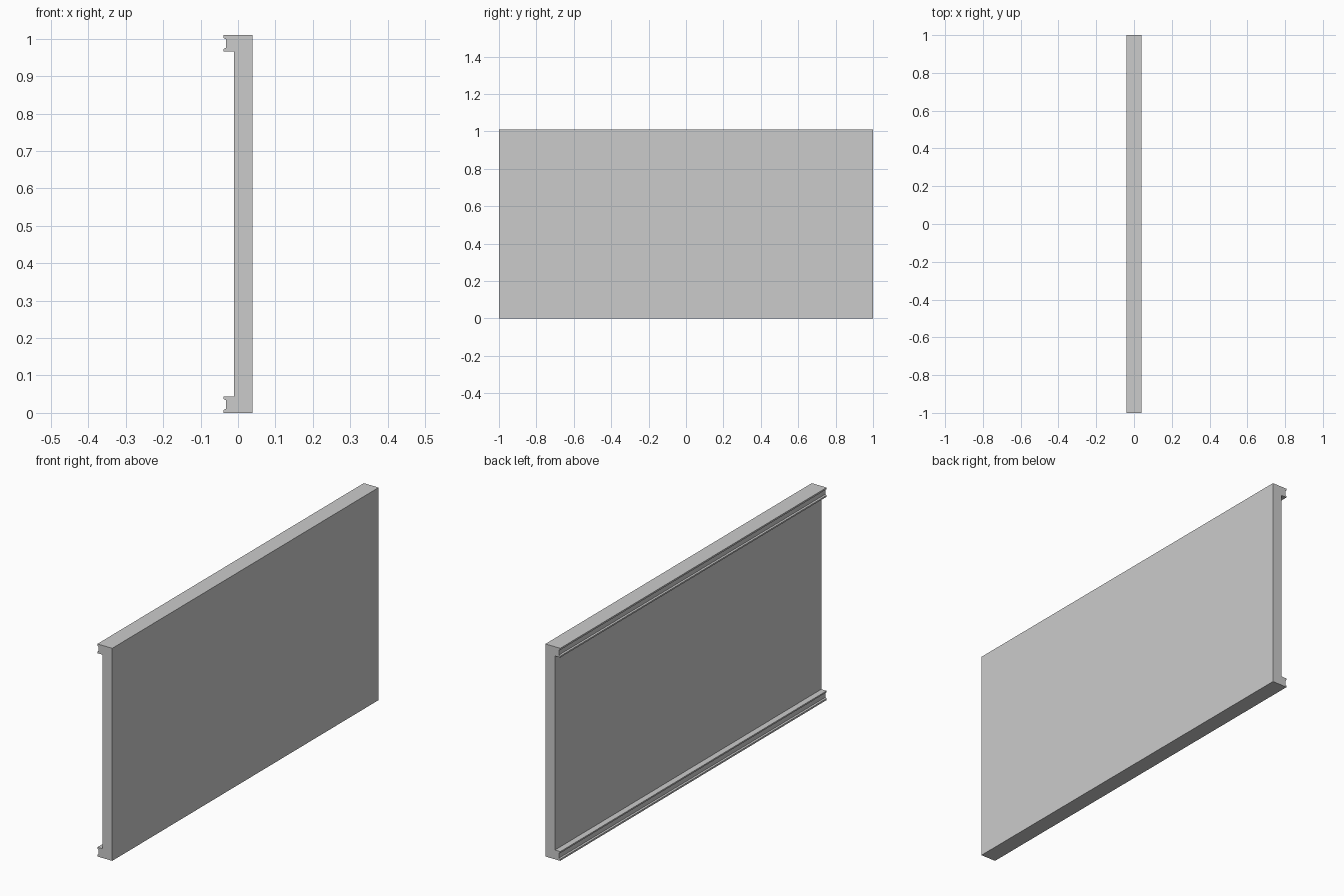
import bpy, bmesh

if "Cube" in bpy.data.objects:
    bpy.data.objects.remove(bpy.data.objects["Cube"])

HEIGHT = 1.01
MID = HEIGHT / 2

# Lower half of the cross-section (x, z): flat face, grooved rail, thin web
lower = [(0.039, 0.0), (-0.039, 0.0), (-0.039, 0.008), (-0.032, 0.011),
         (-0.032, 0.034), (-0.039, 0.037), (-0.039, 0.044), (-0.011, 0.044)]
# Upper half mirrors the lower half
profile = lower + [(x, HEIGHT - z) for x, z in reversed(lower)]

# Extrude the cross-section along y
bm = bmesh.new()
face = bm.faces.new([bm.verts.new((x, -1.0, z)) for x, z in profile])
result = bmesh.ops.extrude_face_region(bm, geom=[face], use_keep_orig=True)
verts = [g for g in result["geom"] if isinstance(g, bmesh.types.BMVert)]
bmesh.ops.translate(bm, verts=verts, vec=(0, 2.0, 0))
bmesh.ops.recalc_face_normals(bm, faces=bm.faces)

mesh = bpy.data.meshes.new("railed_panel")
bm.to_mesh(mesh)
bm.free()
panel = bpy.data.objects.new("railed_panel", mesh)
bpy.context.collection.objects.link(panel)
